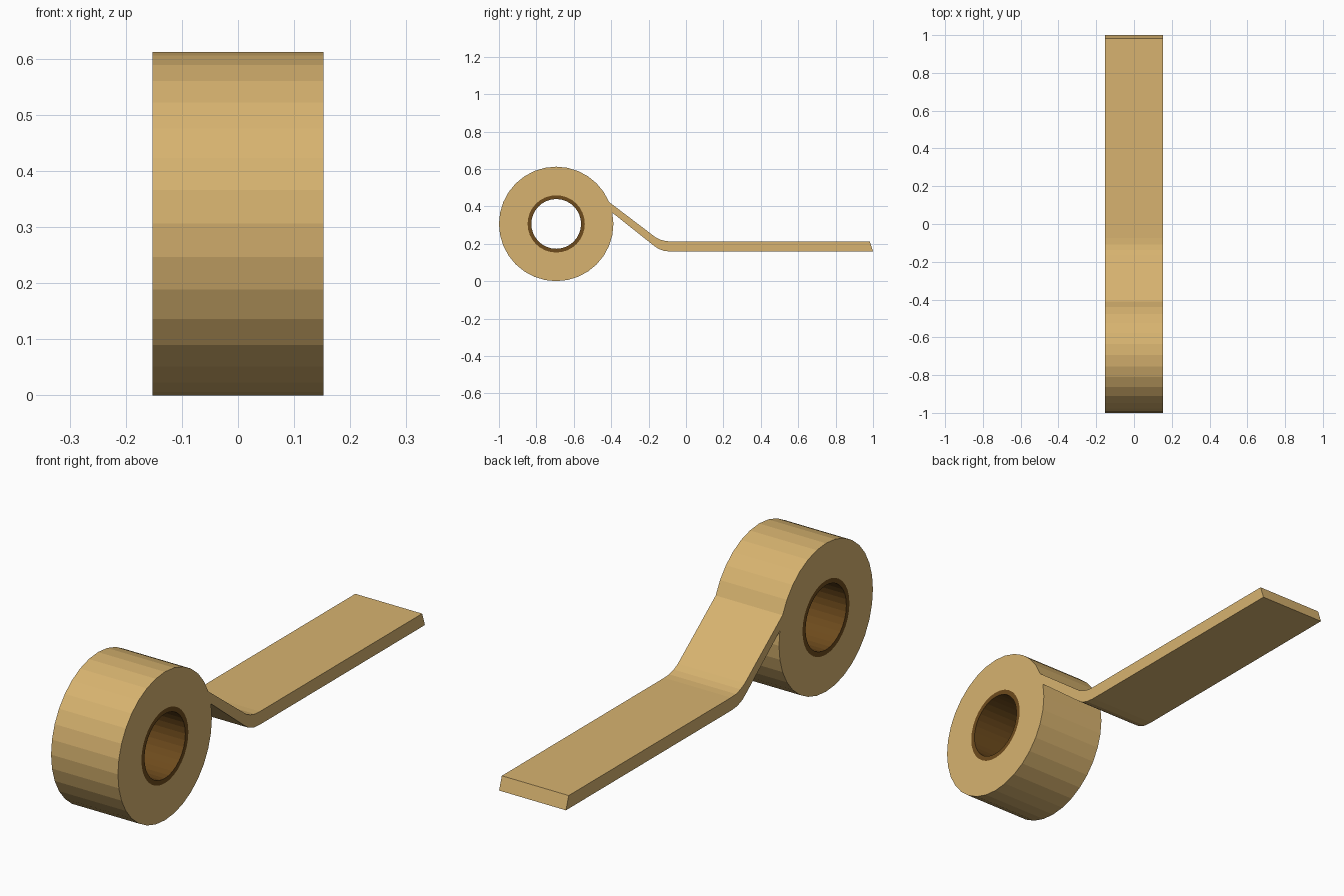
import bpy
from math import cos, sin, tau

if "Cube" in bpy.data.objects:
    bpy.data.objects.remove(bpy.data.objects["Cube"])

WIDTH = 0.305           # size along x
R_OUT, R_MID, R_IN = 0.306, 0.153, 0.133
CY, CZ = -0.694, 0.306  # roll centre
SIDES = 32


def material(name, rgb):
    m = bpy.data.materials.new(name)
    m.diffuse_color = (*rgb, 1)
    m.use_nodes = True
    m.node_tree.nodes["Principled BSDF"].inputs["Base Color"].default_value = m.diffuse_color
    return m


def circle(r):
    return [(CY + r * cos(tau * i / SIDES), CZ + r * sin(tau * i / SIDES))
            for i in range(SIDES)]


def band(verts, faces, rail_a, rail_b, closed):
    """Quads in the side plane between two rails of points."""
    n, start = len(rail_a), len(verts)
    verts += rail_a + rail_b
    for i in range(n if closed else n - 1):
        j = (i + 1) % n
        faces.append((start + i, start + j, start + n + j, start + n + i))


def solid(name, verts, faces, mat):
    """Turn a flat side profile into a solid spanning WIDTH along x."""
    mesh = bpy.data.meshes.new(name)
    mesh.from_pydata([(0, y, z) for y, z in verts], [], faces)
    mesh.materials.append(mat)
    obj = bpy.data.objects.new(name, mesh)
    bpy.context.collection.objects.link(obj)
    weld = obj.modifiers.new("weld", 'WELD')
    weld.merge_threshold = 0.0001
    thick = obj.modifiers.new("width", 'SOLIDIFY')
    thick.thickness = WIDTH
    thick.offset = 0
    return obj


# Tape roll with the unrolled strip growing out of one of its facets
outer = circle(R_OUT)
verts, faces = [], []
band(verts, faces, outer, circle(R_MID), True)
upper = [outer[2], (-0.165, 0.236), (-0.138, 0.222), (-0.108, 0.214),
         (-0.075, 0.212), (0.982, 0.212)]
lower = [outer[1], (-0.180, 0.196), (-0.150, 0.174), (-0.115, 0.161),
         (-0.075, 0.158), (1.0, 0.158)]
band(verts, faces, lower, upper, False)
solid("tape", verts, faces, material("tape_tan", (0.68, 0.45, 0.16)))

# Cardboard core ring
verts, faces = [], []
band(verts, faces, circle(R_MID), circle(R_IN), True)
solid("core", verts, faces, material("core_brown", (0.155, 0.07, 0.012)))
